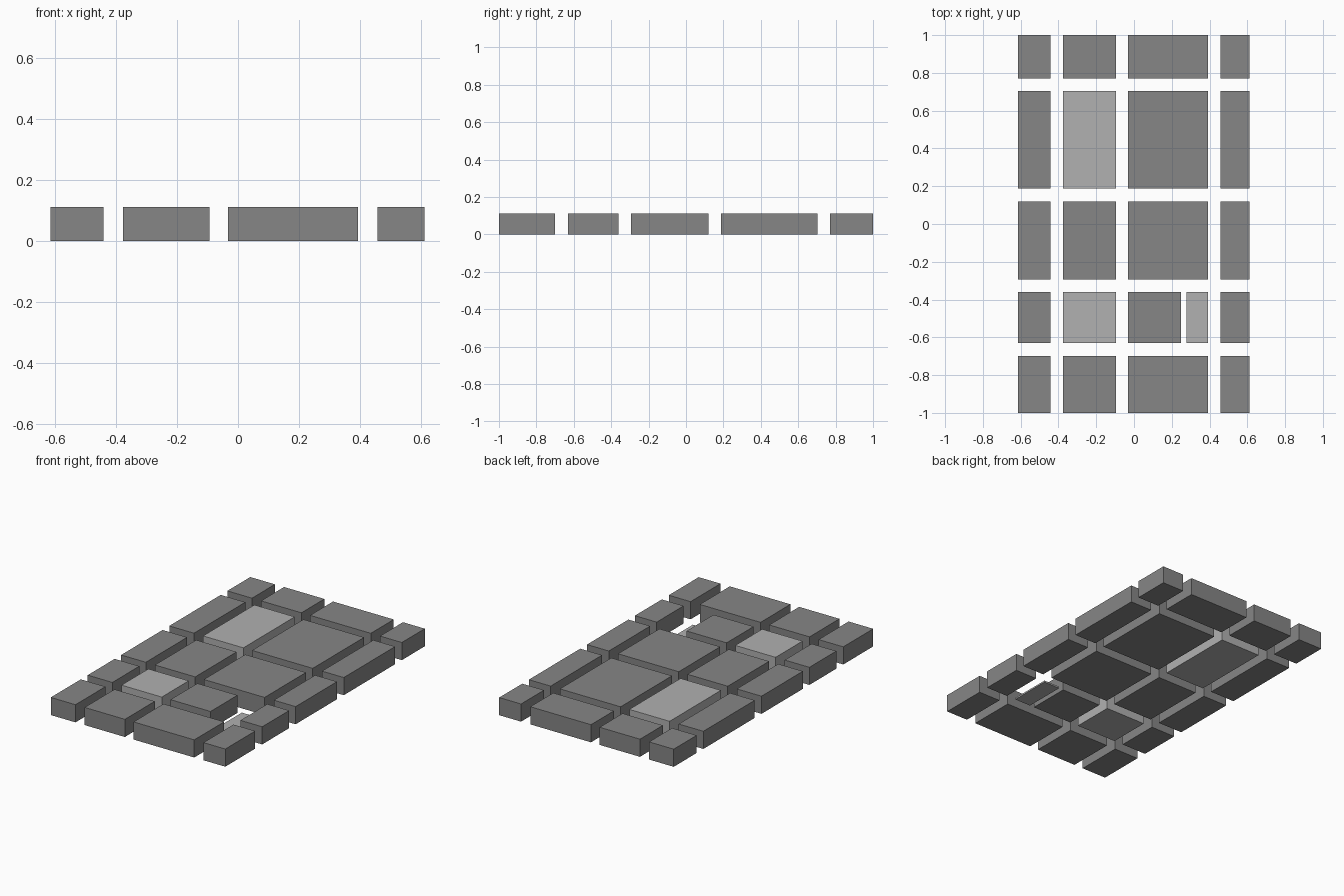
import bpy, bmesh
from mathutils import Matrix, Vector

if "Cube" in bpy.data.objects:
    bpy.data.objects.remove(bpy.data.objects["Cube"])


def grey(name, v):
    m = bpy.data.materials.new(name)
    m.diffuse_color = (v, v, v, 1)
    m.use_nodes = True
    m.node_tree.nodes["Principled BSDF"].inputs["Base Color"].default_value = m.diffuse_color
    return m


DARK, LIGHT = grey("dark_grey", 0.24), grey("light_grey", 0.44)


def block(name, xs, ys, height, mat):
    """Box standing on z = 0 that spans the given x and y ranges."""
    size = Vector((xs[1] - xs[0], ys[1] - ys[0], height))
    centre = Vector((sum(xs) / 2, sum(ys) / 2, height / 2))
    bm = bmesh.new()
    bmesh.ops.create_cube(bm, size=1, matrix=Matrix.Diagonal(size).to_4x4())
    mesh = bpy.data.meshes.new(name)
    bm.to_mesh(mesh)
    bm.free()
    mesh.materials.append(mat)
    ob = bpy.data.objects.new(name, mesh)
    ob.location = centre
    bpy.context.collection.objects.link(ob)


# Street grid: spans of the columns (x) and rows (y)
COLS = [(-0.614, -0.441), (-0.377, -0.094), (-0.033, 0.393), (0.458, 0.611)]
ROWS = [(-1.0, -0.70), (-0.63, -0.36), (-0.295, 0.12), (0.188, 0.703), (0.77, 1.0)]
HEIGHT = 0.112
PALE = {(1, 1), (1, 3)}

# City blocks
for r, ys in enumerate(ROWS):
    for c, xs in enumerate(COLS):
        if (c, r) == (2, 1):
            xs = (xs[0], 0.248)  # shortened to leave room for the plaza
        pale = (c, r) in PALE
        block(f"{'pale' if pale else 'city'}_block_{r}_{c}", xs, ys, HEIGHT,
              LIGHT if pale else DARK)

# Low plaza slab
block("plaza_slab", (0.279, 0.393), ROWS[1], 0.01, LIGHT)
